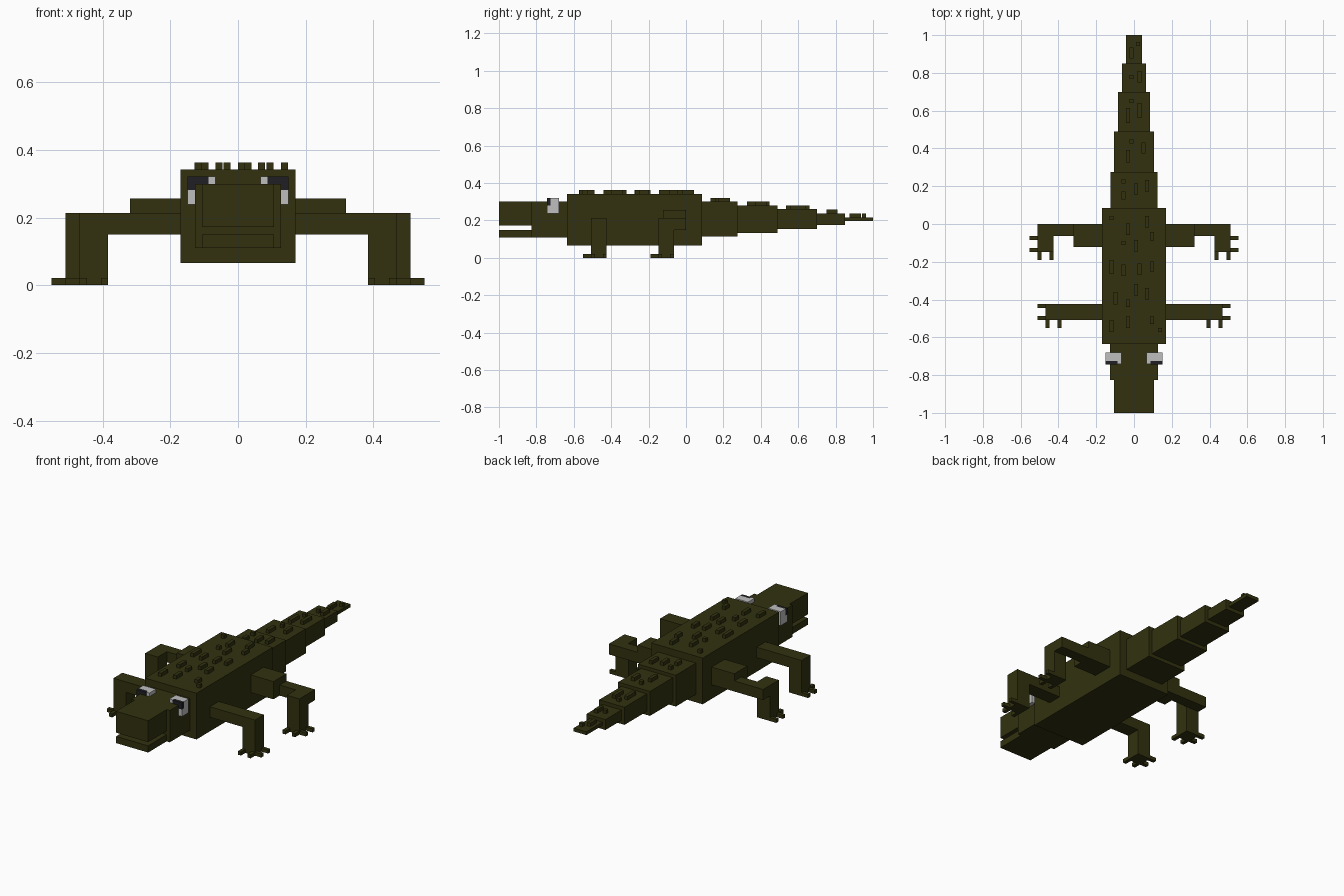
import bpy, bmesh

cube = bpy.data.objects.get("Cube")
if cube:
    bpy.data.objects.remove(cube, do_unlink=True)


def material(name, rgb):
    m = bpy.data.materials.new(name)
    m.use_nodes = True
    m.diffuse_color = (*rgb, 1)
    bsdf = next(n for n in m.node_tree.nodes if n.type == 'BSDF_PRINCIPLED')
    bsdf.inputs["Base Color"].default_value = (*rgb, 1)
    bsdf.inputs["Roughness"].default_value = 0.9
    return m


OLIVE = material("dark olive", (0.032, 0.031, 0.005))
WHITE = material("eye white", (0.52, 0.52, 0.52))
BLACK = material("eye black", (0.014, 0.014, 0.018))


def boxes(name, mat, spans, mirror=False):
    """One object made of boxes, each given as (x0, x1, y0, y1, z0, z1)."""
    bm = bmesh.new()
    for x0, x1, y0, y1, z0, z1 in spans:
        verts = bmesh.ops.create_cube(bm, size=1)["verts"]
        bmesh.ops.scale(bm, vec=(x1 - x0, y1 - y0, z1 - z0), verts=verts)
        bmesh.ops.translate(bm, vec=((x0 + x1) / 2, (y0 + y1) / 2, (z0 + z1) / 2), verts=verts)
    mesh = bpy.data.meshes.new(name)
    bm.to_mesh(mesh)
    bm.free()
    mesh.materials.append(mat)
    obj = bpy.data.objects.new(name, mesh)
    bpy.context.collection.objects.link(obj)
    if mirror:
        obj.modifiers.new("Mirror", 'MIRROR').use_axis[0] = True
    return obj


# Trunk, head and open jaws
boxes("body", OLIVE, [(-.17, .17, -.635, .085, .066, .342)])
boxes("head", OLIVE, [(-.127, .127, -.825, -.635, .11, .30)])
boxes("upper_jaw", OLIVE, [(-.106, .106, -1, -.825, .172, .30)])
boxes("lower_jaw", OLIVE, [(-.106, .106, -1, -.825, .11, .15)])

# Tapering tail: half width, y start, y end, z bottom, z top
tail = [(.125, .085, .275, .113, .30),
        (.105, .275, .49, .134, .28),
        (.084, .49, .70, .155, .26),
        (.063, .70, .85, .176, .238),
        (.042, .85, 1.0, .197, .217)]
for i, (w, y0, y1, z0, z1) in enumerate(tail, 1):
    boxes(f"tail_segment_{i}", OLIVE, [(-w, w, y0, y1, z0, z1)])

# Ridge scutes: (x centre, y centre, length), grouped by the part they sit on
S = .021
body_scutes = [(-.118, .033, S), (-.033, -.027, .06), (.07, .012, .06), (.095, -.065, .045),
               (-.056, -.10, S), (.01, -.115, .06), (-.118, -.227, .075), (-.056, -.245, .06),
               (.03, -.24, .06), (.095, -.225, .055), (-.097, -.393, .065), (.01, -.348, .06),
               (.07, -.37, .06), (-.033, -.42, .04), (-.118, -.54, .062), (-.033, -.52, .06),
               (.095, -.51, .04), (.137, -.56, S)]
tail_scutes = [[(-.056, .225, S), (-.056, .152, .042), (.01, .185, .06), (.07, .203, .062)],
               [(-.033, .358, .065), (-.012, .437, S), (.05, .402, .06)],
               [(-.033, .575, .08), (-.012, .65, S), (.03, .60, .08)],
               [(-.012, .777, S), (.03, .78, .06)],
               [(-.012, .905, .06), (.022, .952, S)]]
levels = [("body_scutes", body_scutes, .342)]
levels += [(f"tail_scutes_{i}", s, tail[i - 1][4]) for i, s in enumerate(tail_scutes, 1)]
for name, scutes, z in levels:
    boxes(name, OLIVE, [(x - S / 2, x + S / 2, y - l / 2, y + l / 2, z - .005, z + S)
                        for x, y, l in scutes])


# Feet have two forward toes and two outward toes
def toes(x0, x1, y0, y1):
    t, reach = S, .042
    return [(x0, x0 + t, y0 - reach, y0, 0, t), (x1 - t, x1, y0 - reach, y0, 0, t),
            (x1, x1 + reach, y0, y0 + t, 0, t), (x1, x1 + reach, y1 - t, y1, 0, t)]


# Front legs
boxes("front_upper_legs", OLIVE, [(.15, .384, -.508, -.424, .15, .213)], True)
boxes("front_lower_legs", OLIVE, [(.384, .468, -.508, -.424, 0, .213)], True)
boxes("front_toes", OLIVE, toes(.384, .468, -.508, -.424), True)

# Hind legs
boxes("thighs", OLIVE, [(.15, .32, -.122, 0, .15, .256)], True)
boxes("hind_upper_legs", OLIVE, [(.32, .51, -.064, 0, .15, .213)], True)
boxes("hind_lower_legs", OLIVE, [(.426, .51, -.148, -.064, 0, .213)], True)
boxes("hind_toes", OLIVE, toes(.426, .51, -.148, -.064), True)

# Eyes: white bent over the edge of the head, with a dark front corner
boxes("eye_whites", WHITE, [(.066, .15, -.725, -.68, .295, .321),
                            (.066, .087, -.742, -.725, .295, .321),
                            (.127, .15, -.725, -.68, .238, .295),
                            (.127, .15, -.742, -.725, .238, .281)], True)
boxes("eye_pupils", BLACK, [(.087, .15, -.744, -.725, .281, .321)], True)
